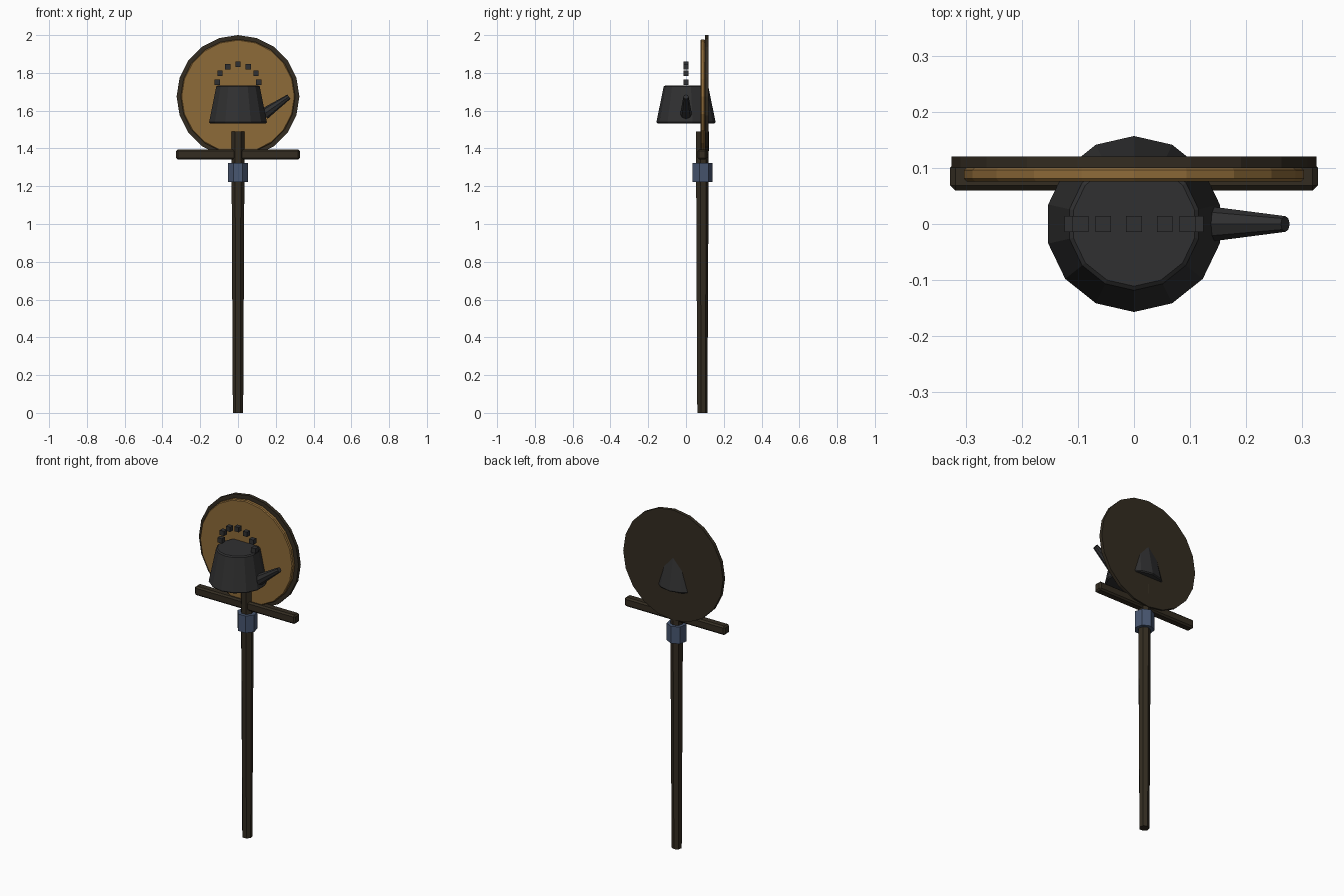
import bpy, math
from mathutils import Matrix

if "Cube" in bpy.data.objects:
    bpy.data.objects.remove(bpy.data.objects["Cube"])


def mat(name, r, g, b):
    m = bpy.data.materials.new(name)
    m.diffuse_color = (r, g, b, 1)
    m.use_nodes = True
    m.node_tree.nodes["Principled BSDF"].inputs["Base Color"].default_value = m.diffuse_color
    return m


IRON = mat("black iron", 0.030, 0.030, 0.031)
WOOD = mat("dark wood", 0.033, 0.025, 0.015)
BOARD = mat("tan board", 0.27, 0.145, 0.04)
STEEL = mat("blue steel", 0.065, 0.095, 0.165)


def finish(name, m, bevel):
    o = bpy.context.object
    o.name = name
    o.data.materials.append(m)
    if bevel:
        b = o.modifiers.new("bevel", "BEVEL")
        b.width = bevel
        b.segments = 1
        b.limit_method = "ANGLE"
        b.angle_limit = math.radians(50)
    return o


def cone(name, m, sides, r1, r2, depth, loc, rot=(0, 0, 0), bevel=0):
    bpy.ops.mesh.primitive_cone_add(vertices=sides, radius1=r1, radius2=r2,
                                    depth=depth, location=loc, rotation=rot)
    return finish(name, m, bevel)


def box(name, m, size, loc, bevel=0):
    bpy.ops.mesh.primitive_cube_add(size=1, location=loc)
    bpy.context.object.data.transform(Matrix.Diagonal((*size, 1)))
    return finish(name, m, bevel)


PY = 0.085  # depth of the post axis

# Post, collar and crossbar
cone("post", WOOD, 7, 0.028, 0.036, 1.49, (0, PY, 0.745))
cone("collar", STEEL, 7, 0.055, 0.055, 0.10, (0, PY, 1.272))
box("crossbar", WOOD, (0.655, 0.05, 0.053), (0, PY, 1.368), 0.009)

# Round sign board: dark backing with a tan face
flat = (math.pi / 2, 0, 0)
cone("sign_backing", WOOD, 20, 0.325, 0.325, 0.02, (0, 0.11, 1.675), flat)
cone("sign_face", BOARD, 20, 0.303, 0.303, 0.025, (0, 0.0885, 1.675), flat, 0.005)

# Kettle body and spout
cone("kettle_body", IRON, 14, 0.158, 0.117, 0.20, (0, 0, 1.633), bevel=0.006)
cone("kettle_spout", IRON, 8, 0.031, 0.014, 0.16, (0.204, 0, 1.628),
     (0, math.radians(55), 0))

# Kettle handle: an arc of small blocks
for i in range(7):
    a = math.radians(30 * i)
    box("handle_block_%d" % (i + 1), IRON, (0.028, 0.028, 0.028),
        (0.11 * math.cos(a), 0, 1.75 + 0.095 * math.sin(a)))
